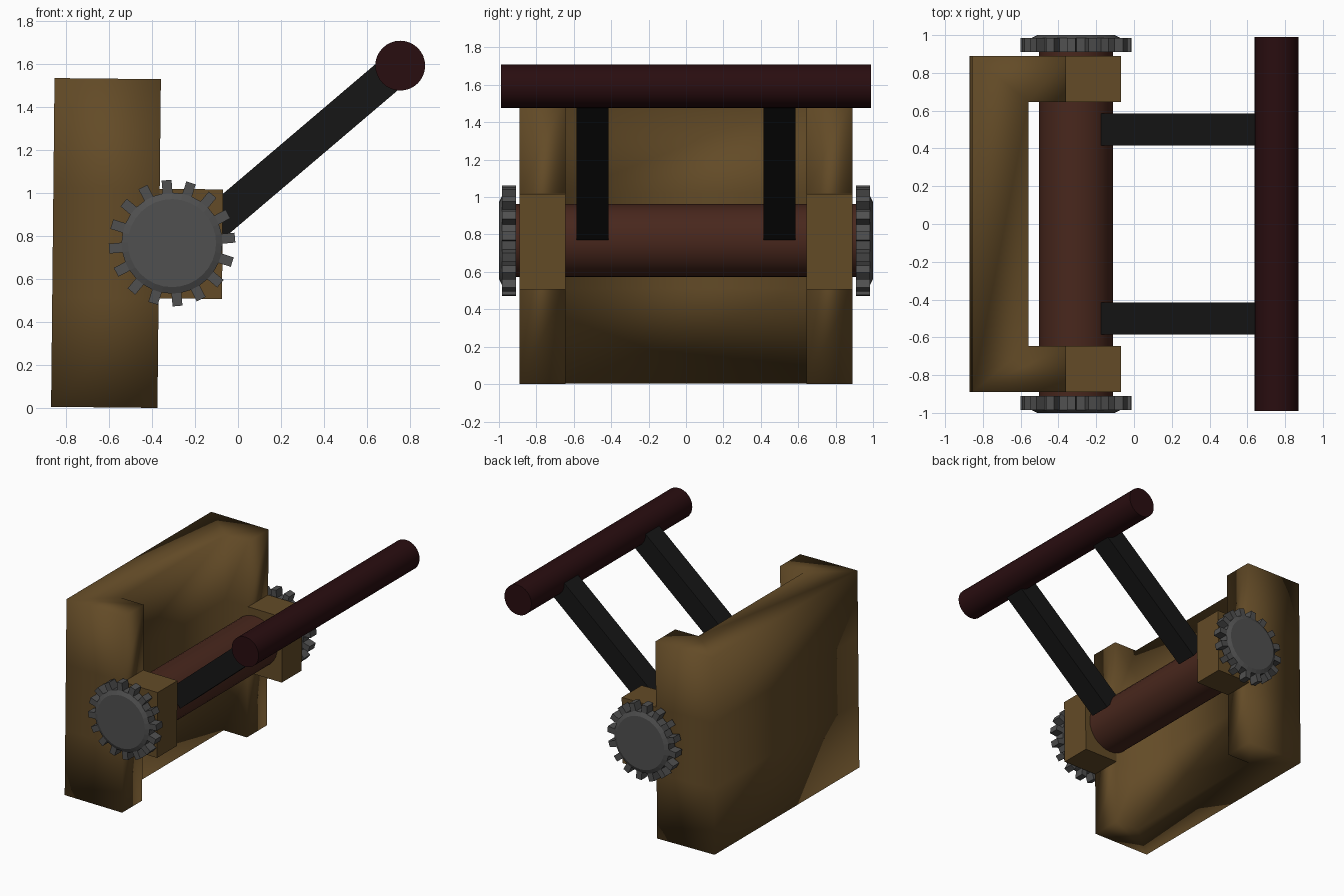
import bpy, bmesh
from math import radians, cos, sin, atan2, hypot
from mathutils import Matrix, Vector

if "Cube" in bpy.data.objects:
    bpy.data.objects.remove(bpy.data.objects["Cube"])

AXLE = Vector((-0.307, 0, 0.767))
GRIP = Vector((0.755, 0, 1.593))


def paint(obj, name, rgb):
    mat = bpy.data.materials.get(name) or bpy.data.materials.new(name)
    mat.diffuse_color = (*rgb, 1)
    mat.use_nodes = True
    mat.node_tree.nodes["Principled BSDF"].inputs["Base Color"].default_value = mat.diffuse_color
    obj.data.materials.append(mat)


def finish(bm, name):
    bmesh.ops.recalc_face_normals(bm, faces=bm.faces)
    mesh = bpy.data.meshes.new(name)
    bm.to_mesh(mesh)
    bm.free()
    obj = bpy.data.objects.new(name, mesh)
    bpy.context.collection.objects.link(obj)
    return obj


def mirror_y(obj):
    mod = obj.modifiers.new("mirror", 'MIRROR')
    mod.use_axis = (False, True, False)


def rod(name, centre, radius, length, sides=32):
    bpy.ops.mesh.primitive_cylinder_add(vertices=sides, radius=radius, depth=length,
                                        location=centre, rotation=(radians(90), 0, 0))
    obj = bpy.context.object
    obj.name = name
    bpy.ops.object.shade_smooth_by_angle(angle=radians(40))
    return obj


# Bracket: C-shaped plan extruded upward in three bands, lugs pulled from the middle band
plan = [(-0.87, -0.89), (-0.375, -0.89), (-0.375, -0.645), (-0.575, -0.645),
        (-0.575, 0.645), (-0.375, 0.645), (-0.375, 0.89), (-0.87, 0.89)]
bm = bmesh.new()
rings = [[bm.verts.new((x, y, z)) for x, y in plan] for z in (0, 0.51, 1.02, 1.53)]
lug_faces = []
n = len(plan)
for level in range(3):
    lo, hi = rings[level], rings[level + 1]
    for i in range(n):
        j = (i + 1) % n
        f = bm.faces.new((lo[i], lo[j], hi[j], hi[i]))
        f.smooth = True
        if level == 1 and i in (1, 5):
            lug_faces.append(f)
for ring in (rings[0], rings[-1]):
    for quad in ((0, 1, 2, 3), (0, 3, 4, 7), (4, 5, 6, 7)):
        bm.faces.new([ring[k] for k in quad]).smooth = True
lugs = bmesh.ops.extrude_discrete_faces(bm, faces=lug_faces)["faces"]
for f in lugs:
    bmesh.ops.translate(bm, verts=f.verts, vec=(0.295, 0, 0))
    f.smooth = False
    for e in f.edges:
        for side in e.link_faces:
            side.smooth = False
bmesh.ops.rotate(bm, verts=bm.verts, cent=(-0.375, 0, 0),
                 matrix=Matrix.Rotation(radians(0.6), 3, 'Y'))
paint(finish(bm, "bracket"), "tan", (0.125, 0.07, 0.02))

# Drum between the gears
paint(rod("drum", AXLE, 0.195, 1.88), "red_brown", (0.065, 0.02, 0.012))

# Gears: 32-sided disc with chamfered face, every second side pulled out as a tooth
bm = bmesh.new()
rings = []
for r, y in ((0.235, 0.91), (0.235, 0.985), (0.205, 1.0)):
    ring = []
    for k in range(32):
        a = radians(5 + (k - 0.5) * 11.25)
        ring.append(bm.verts.new((AXLE.x + r * cos(a), y, AXLE.z + r * sin(a))))
    rings.append(ring)
teeth = []
for lo, hi in zip(rings, rings[1:]):
    for k in range(32):
        j = (k + 1) % 32
        f = bm.faces.new((lo[k], lo[j], hi[j], hi[k]))
        if lo is rings[0] and k % 2 == 0:
            teeth.append(f)
bm.faces.new(rings[0])
bm.faces.new(rings[-1])
for f in bmesh.ops.extrude_discrete_faces(bm, faces=teeth)["faces"]:
    out = f.calc_center_median() - AXLE
    out.y = 0
    bmesh.ops.translate(bm, verts=f.verts, vec=out.normalized() * 0.06)
gear = finish(bm, "gears")
paint(gear, "dark_grey", (0.08, 0.08, 0.08))
mirror_y(gear)

# Crank arms sloping from the drum to the grip
start = Vector((-0.14, 0, 0.832))
run = GRIP - start
bm = bmesh.new()
place = (Matrix.Translation((start + GRIP) / 2 + Vector((0, 0.5, 0)))
         @ Matrix.Rotation(-atan2(run.z, run.x), 4, 'Y')
         @ Matrix.Diagonal((hypot(run.x, run.z), 0.17, 0.16, 1)))
bmesh.ops.create_cube(bm, size=1, matrix=place)
arms = finish(bm, "crank_arms")
paint(arms, "black", (0.008, 0.008, 0.008))
mirror_y(arms)

# Grip bar
paint(rod("grip_bar", GRIP, 0.116, 1.98), "dark_red", (0.022, 0.004, 0.005))
